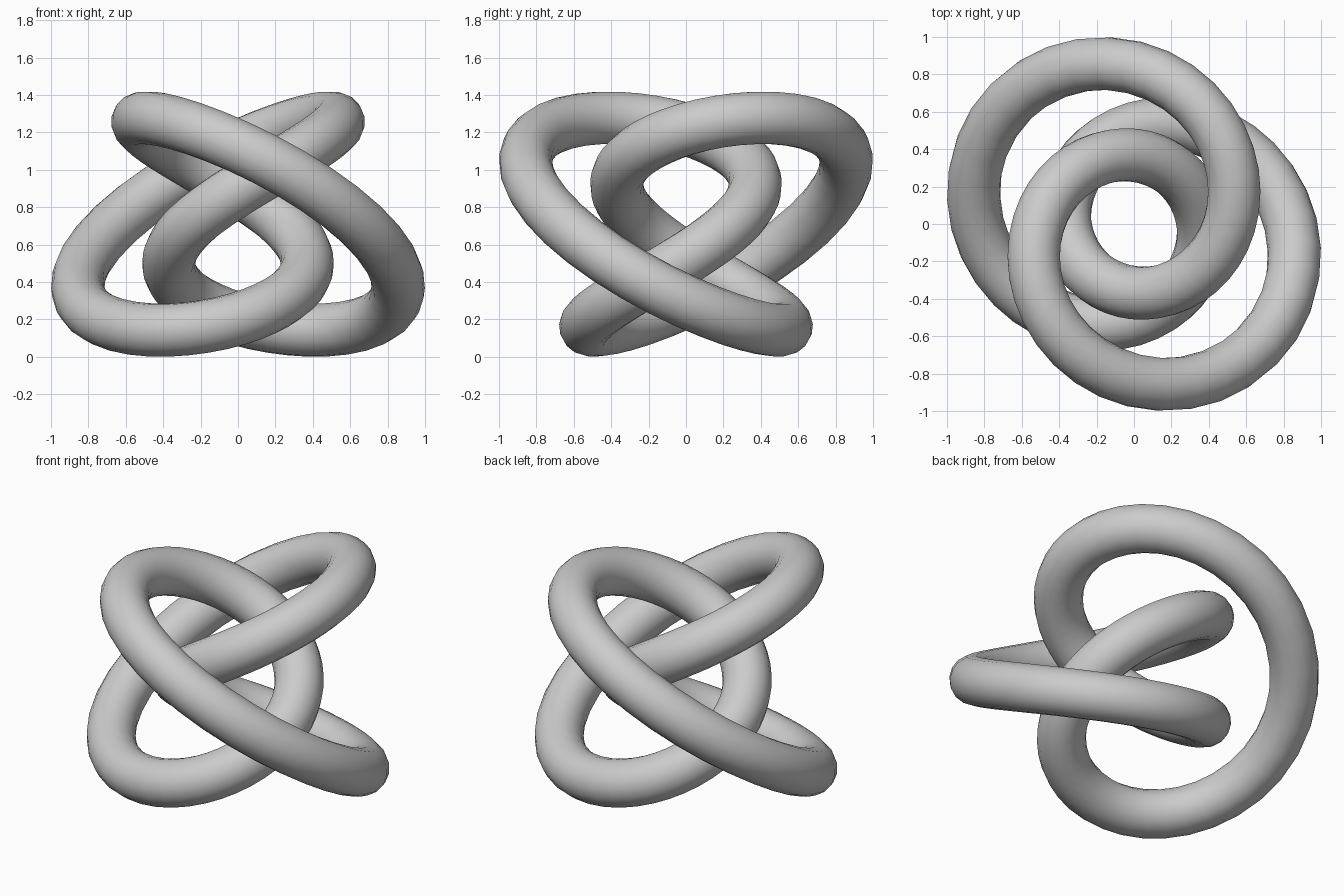
import bpy
from math import sin, cos, pi

if "Cube" in bpy.data.objects:
    bpy.data.objects.remove(bpy.data.objects["Cube"])

TUBE = 0.1425   # tube radius
MID = 0.71      # height of the knot's middle
K = 0.45        # how far the strand swings in and out
STEPS = 120


def knot_point(t):
    # strand runs three times round z while swinging in/out and up/down twice
    d = 1 - K * cos(2 * t)
    r, a = 0.511 / d, -pi / 4 - 3 * t
    return (r * cos(a), r * sin(a), MID + 0.507 * sin(2 * t) / d, 1)


# closed centre line with a round bevel
curve = bpy.data.curves.new("knot_tube", 'CURVE')
curve.dimensions = '3D'
curve.bevel_depth = TUBE
curve.bevel_resolution = 6
spline = curve.splines.new('POLY')
spline.points.add(STEPS - 1)
for i, p in enumerate(spline.points):
    p.co = knot_point(2 * pi * i / STEPS)
spline.use_cyclic_u = True
spline.use_smooth = True

knot = bpy.data.objects.new("knot_tube", curve)
bpy.context.collection.objects.link(knot)

# turn into a smooth mesh
bpy.context.view_layer.objects.active = knot
knot.select_set(True)
bpy.ops.object.convert(target='MESH')
bpy.ops.object.shade_smooth()
